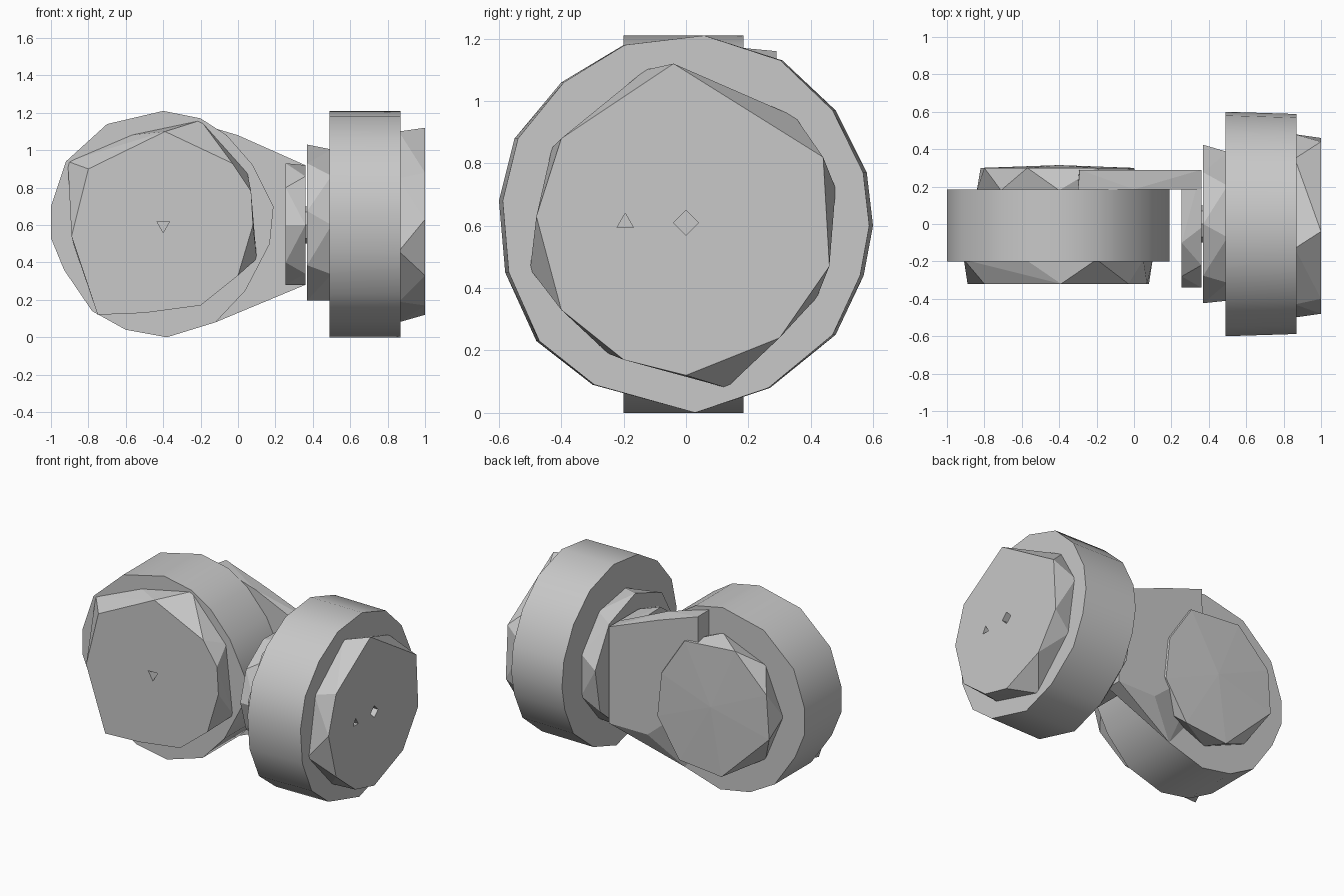
import bpy, bmesh
from math import sin, cos, pi, radians
from mathutils import Vector

cube = bpy.data.objects.get("Cube")
if cube:
    bpy.data.objects.remove(cube, do_unlink=True)

# One plain grey for the whole model
grey = bpy.data.materials.new("plain_grey")
grey.use_nodes = True
colour = (0.58, 0.58, 0.58, 1)
grey.diffuse_color = colour
grey.node_tree.nodes["Principled BSDF"].inputs["Base Color"].default_value = colour


def across_y(outline, y):
    """Outline of (x, z) points placed at depth y."""
    return [Vector((x, y, z)) for x, z in outline]


def across_x(outline, x):
    """Outline of (y, z) points placed at side position x."""
    return [Vector((x, y, z)) for y, z in outline]


def polygon(centre, radius, sides, turn=0):
    """Regular polygon as a list of outline points."""
    angles = [turn + 2 * pi * i / sides for i in range(sides)]
    return [(centre[0] + radius * cos(a), centre[1] + radius * sin(a)) for a in angles]


def solid(name, points, smooth=False):
    """Closed faceted solid wrapped around the given points."""
    bm = bmesh.new()
    for p in points:
        bm.verts.new(p)
    hull = bmesh.ops.convex_hull(bm, input=bm.verts[:])
    loose = [v for v in bm.verts if not v.link_faces]
    bmesh.ops.delete(bm, geom=loose, context="VERTS")
    bmesh.ops.dissolve_limit(bm, angle_limit=radians(1), verts=bm.verts[:], edges=bm.edges[:])
    bmesh.ops.recalc_face_normals(bm, faces=bm.faces[:])
    for face in bm.faces:
        face.smooth = smooth
    for edge in bm.edges:
        edge.smooth = edge.calc_face_angle(pi) < radians(45)
    mesh = bpy.data.meshes.new(name)
    bm.to_mesh(mesh)
    bm.free()
    mesh.materials.append(grey)
    obj = bpy.data.objects.new(name, mesh)
    bpy.context.scene.collection.objects.link(obj)
    return obj


def cut(target, points):
    """Cut a small pit into a solid and bake the result."""
    cutter = solid("pit_cutter", points)
    cutter.hide_render = True
    mod = target.modifiers.new("pit", "BOOLEAN")
    mod.operation = "DIFFERENCE"
    mod.solver = "EXACT"
    mod.object = cutter
    graph = bpy.context.evaluated_depsgraph_get()
    baked = bpy.data.meshes.new_from_object(target.evaluated_get(graph))
    target.modifiers.clear()
    target.data = baked
    bpy.data.objects.remove(cutter, do_unlink=True)


# Front-facing wheel
front_centre = (-0.4, 0.6)
front_rim = [(-.4, 1.21), (-.2, 1.17), (-.06, 1.08), (.08, .92), (.19, .7), (.17, .5),
             (.04, .25), (-.12, .08), (-.38, 0), (-.6, .04), (-.78, .14), (-.93, .36),
             (-1, .53), (-1, .7), (-.92, .94), (-.7, 1.14)]
solid("front_wheel", across_y(front_rim, -.2) + across_y(front_rim, .185), smooth=True)

# Raised hub on the front of it
hub_face = [(-.89, .54), (-.8, .9), (-.39, 1.1), (-.03, .93), (.07, .78), (.08, .6),
            (0, .33), (-.2, .17), (-.5, .13), (-.75, .12)]
hub_base = [(-.91, .94), (-.58, 1.08), (-.2, 1.16), (.05, .88), (.1, .42),
            (-.2, .17), (-.7, .14), (-.88, .5)]
front_hub = solid("front_wheel_hub", across_y(hub_face, -.32) + across_y(hub_base, -.19))
pit = polygon(front_centre, .04, 3, pi / 6)
cut(front_hub, across_y(pit, -.4) + across_y(pit, -.24))

# Rear hub, slightly domed
rear_face = [(-.2, .98), (-.57, 1.01), (-.8, .78), (-.82, .49), (-.47, .15),
             (-.16, .18), (0, .43), (-.03, .72)]
rear_base = polygon(front_centre, .44, 8)
solid("front_wheel_rear_hub", across_y(rear_face, .3) + across_y(rear_base, .18)
      + across_y([front_centre], .315))

# Side-facing wheel, narrowing a little outward
side_centre = (0, 0.6)
side_rim = [(-.2, 1.18), (.06, 1.21), (.31, 1.13), (.48, .97), (.58, .77), (.6, .6),
            (.57, .44), (.48, .25), (.27, .08), (.03, 0), (-.3, .09), (-.48, .23),
            (-.58, .45), (-.6, .68), (-.55, .88), (-.4, 1.06)]
outer_rim = [(y * .98, z) for y, z in side_rim]
solid("side_wheel", across_x(side_rim, .49) + across_x(outer_rim, .87), smooth=True)

# Raised hub on its outside
outer_face = [(-.04, 1.12), (.44, .82), (.46, .47), (.3, .24), (0, .12), (-.2, .17),
              (-.4, .33), (-.48, .63), (-.4, .88)]
outer_base = [(-.13, 1.1), (.35, .95), (.48, .72), (.42, .37), (.13, .08),
              (-.25, .19), (-.5, .46), (-.43, .85)]
side_hub = solid("side_wheel_hub", across_x(outer_face, 1) + across_x(outer_base, .86))
for middle, size, sides in ((0, .04, 4), (-.195, .03, 3)):
    pit = polygon((middle, .61), size, sides, pi / 2)
    cut(side_hub, across_x(pit, 1.1) + across_x(pit, .92))

# Inner hub and axle
solid("side_wheel_inner_hub", across_x(polygon(side_centre, .43, 9, pi / 2), .37)
      + across_x(polygon(side_centre, .41, 9, pi / 3), .5))
axle = polygon(side_centre, .1, 8)
solid("side_wheel_axle", across_x(axle, .3) + across_x(axle, .4))

# Angled bracket: rear plate, then the rounded plate beside the side wheel
plate_back = [(.36, .92), (.25, .93), (0, 1.06), (-.29, 1.16), (-.3, .6), (.08, .28), (.36, .28)]
plate_front = [(.36, .92), (.13, .97), (0, 1.08), (-.3, 1.17), (-.3, .3), (-.12, .08),
               (.25, .27), (.36, .28)]
solid("bracket_rear_plate", across_y(plate_back, .29) + across_y(plate_front, .185))
near = [(.29, .92), (-.1, .93), (-.28, .8), (-.34, .6), (-.28, .4), (-.12, .28), (.29, .28)]
far = [(.29, .92), (-.02, .92), (-.22, .86), (-.34, .6), (-.2, .34), (0, .28), (.29, .28)]
solid("bracket_side_plate", across_x(near, .255) + across_x(far, .36))
